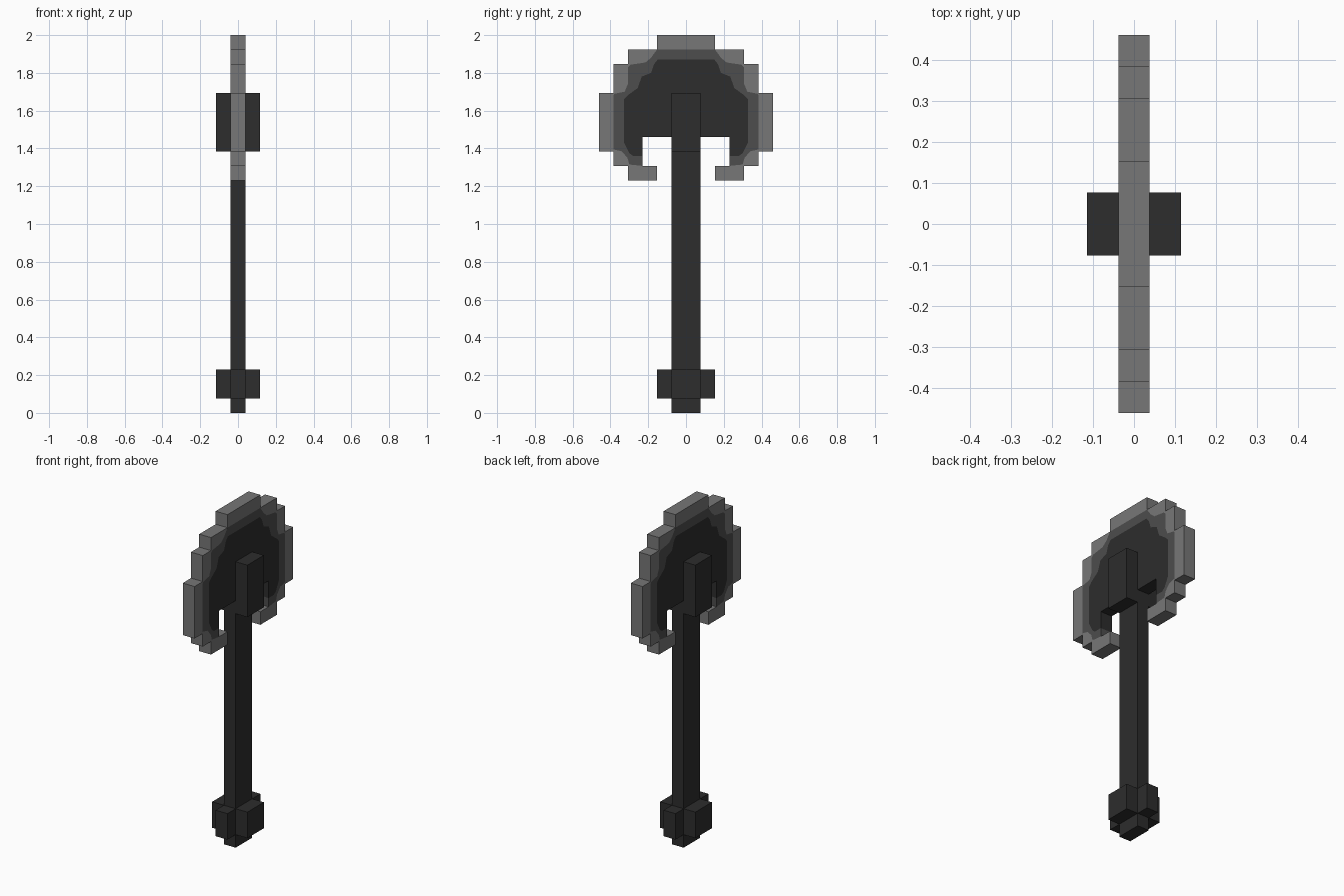
import bpy
import bmesh

if "Cube" in bpy.data.objects:
    bpy.data.objects.remove(bpy.data.objects["Cube"], do_unlink=True)

U = 2 / 26  # block unit


def material(name, value):
    mat = bpy.data.materials.new(name)
    mat.use_nodes = True
    colour = (value, value, value, 1)
    mat.diffuse_color = colour
    mat.node_tree.nodes["Principled BSDF"].inputs["Base Color"].default_value = colour
    return mat


light = material("light_grey", 0.184)
mid = material("mid_grey", 0.075)
dark = material("charcoal", 0.026)


def add_object(name, bm, mats):
    mesh = bpy.data.meshes.new(name)
    bm.to_mesh(mesh)
    bm.free()
    for m in mats:
        mesh.materials.append(m)
    obj = bpy.data.objects.new(name, mesh)
    bpy.context.scene.collection.objects.link(obj)
    return obj


def prism(name, outline, z0, z1, mat):
    """Extrude an x/y outline between two heights, all in block units."""
    bm = bmesh.new()
    rings = [[bm.verts.new((x * U, y * U, z * U)) for x, y in outline] for z in (z0, z1)]
    bm.faces.new(rings[0])
    bm.faces.new(rings[1])
    n = len(outline)
    for i in range(n):
        j = (i + 1) % n
        bm.faces.new((rings[0][i], rings[0][j], rings[1][j], rings[1][i]))
    bmesh.ops.recalc_face_normals(bm, faces=bm.faces)
    return add_object(name, bm, [mat])


def rect(hx, hy):
    return [(-hx, -hy), (hx, -hy), (hx, hy), (-hx, hy)]


# Shaft, head socket and cross-shaped pommel
prism("shaft", rect(0.5, 1), 0, 18, dark)
prism("head_socket", rect(1.5, 1), 18, 22, dark)
cross = [(-1.5, -1), (-0.5, -1), (-0.5, -2), (0.5, -2), (0.5, -1), (1.5, -1),
         (1.5, 1), (0.5, 1), (0.5, 2), (-0.5, 2), (-0.5, 1), (-1.5, 1)]
prism("pommel", cross, 1, 3, dark)

# Blade half outlines (y, z), from the top down to the notch
rim = [(y * U, z * U) for y, z in (
    (2, 26), (2, 25), (4, 25), (4, 24), (5, 24), (5, 22), (6, 22), (6, 18),
    (5, 18), (5, 17), (4, 17), (4, 16), (2, 16), (2, 17), (3, 17))]
band = [(0.154, 1.923), (0.185, 1.88), (0.215, 1.855), (0.295, 1.843), (0.308, 1.83),
        (0.308, 1.74), (0.325, 1.70), (0.378, 1.69), (0.385, 1.68), (0.385, 1.395),
        (0.34, 1.385), (0.31, 1.35), (0.30, 1.315), (3 * U, 17 * U)]
core = [(0.15, 1.87), (0.17, 1.845), (0.185, 1.80), (0.235, 1.78), (0.255, 1.72),
        (0.31, 1.68), (0.328, 1.66), (0.328, 1.43), (0.30, 1.375), (0.28, 1.36),
        (3 * U, 1.36)]
notch = [(-3 * U, 19 * U), (3 * U, 19 * U)]


def full(half):
    """Mirror a half outline into one chain running from -y to +y."""
    return [(-y, z) for y, z in reversed(half)] + half


# Blade: three nested bands sharing their borders, thickened together
bm = bmesh.new()
shared = {}


def vert(point):
    key = (round(point[0], 4), round(point[1], 4))
    if key not in shared:
        shared[key] = bm.verts.new((0, point[0], point[1]))
    return shared[key]


bands = [(full(rim), full(band)), (full(band), full(core)), (full(core), notch)]
for index, (outer, inner) in enumerate(bands):
    loop = []
    for p in outer + inner[::-1]:
        v = vert(p)
        if v not in loop:
            loop.append(v)
    bm.faces.new(loop).material_index = index
blade = add_object("blade", bm, [light, mid, dark])
thick = blade.modifiers.new("thickness", 'SOLIDIFY')
thick.thickness = U
thick.offset = 0
